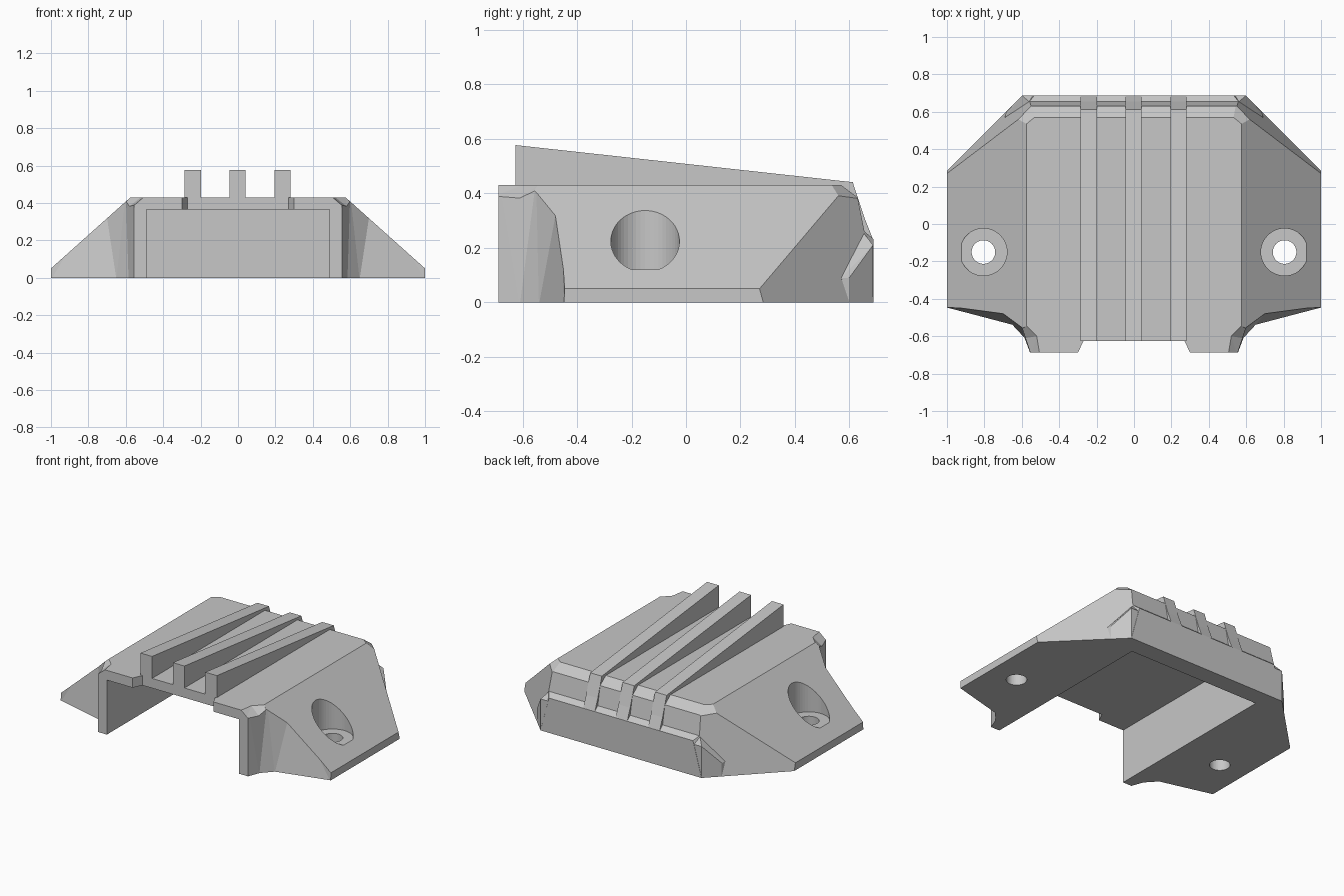
import bpy, bmesh
from mathutils import Vector

cube = bpy.data.objects.get("Cube")
if cube:
    bpy.data.objects.remove(cube, do_unlink=True)

GREY = (0.57, 0.57, 0.57, 1.0)
mat = bpy.data.materials.new("plain grey")
mat.use_nodes = True
mat.diffuse_color = GREY
mat.node_tree.nodes["Principled BSDF"].inputs["Base Color"].default_value = GREY


def finish(name, bm):
    bmesh.ops.recalc_face_normals(bm, faces=bm.faces[:])
    mesh = bpy.data.meshes.new(name)
    bm.to_mesh(mesh)
    bm.free()
    mesh.materials.append(mat)
    ob = bpy.data.objects.new(name, mesh)
    bpy.context.scene.collection.objects.link(ob)
    return ob


def loft(name, low, high, triangulate=False):
    """Closed solid between two matching loops."""
    bm = bmesh.new()
    a = [bm.verts.new(p) for p in low]
    b = [bm.verts.new(p) for p in high]
    n = len(a)
    bm.faces.new(a)
    bm.faces.new(b)
    for i in range(n):
        j = (i + 1) % n
        bm.faces.new((a[i], a[j], b[j], b[i]))
    if triangulate:
        bmesh.ops.triangulate(bm, faces=bm.faces[:])
    return finish(name, bm)


def extrude_x(name, profile, x0, x1):
    return loft(name, [(x0, y, z) for y, z in profile], [(x1, y, z) for y, z in profile])


def hull(name, points):
    bm = bmesh.new()
    for p in points:
        bm.verts.new(p)
    bmesh.ops.convex_hull(bm, input=bm.verts[:])
    loose = [v for v in bm.verts if not v.link_faces]
    bmesh.ops.delete(bm, geom=loose, context='VERTS')
    return finish(name, bm)


def box(name, lo, hi):
    return hull(name, [(x, y, z) for x in (lo[0], hi[0])
                       for y in (lo[1], hi[1]) for z in (lo[2], hi[2])])


def cylinder(name, x, y, z0, z1, r):
    bm = bmesh.new()
    bmesh.ops.create_cone(bm, cap_ends=True, segments=48, radius1=r, radius2=r, depth=z1 - z0)
    bmesh.ops.translate(bm, verts=bm.verts[:], vec=(x, y, (z0 + z1) / 2))
    return finish(name, bm)


def boolean(ob, tool, operation='DIFFERENCE'):
    """Apply one boolean and drop its helper."""
    tool.hide_render = True
    mod = ob.modifiers.new("cut", 'BOOLEAN')
    mod.operation = operation
    mod.solver = 'EXACT'
    mod.object = tool
    dg = bpy.context.evaluated_depsgraph_get()
    mesh = bpy.data.meshes.new_from_object(ob.evaluated_get(dg))
    ob.modifiers.clear()
    ob.data = mesh
    bpy.data.objects.remove(tool, do_unlink=True)


def slice_off(bm, point, normal):
    """Trim everything on the normal side of a plane and cap it."""
    geom = bm.verts[:] + bm.edges[:] + bm.faces[:]
    bmesh.ops.bisect_plane(bm, geom=geom, dist=1e-6, plane_co=Vector(point),
                           plane_no=Vector(normal).normalized(), clear_outer=True)
    edges = [e for e in bm.edges if e.is_boundary]
    if edges:
        bmesh.ops.holes_fill(bm, edges=edges, sides=0)


# Body shell: block trimmed by sloping wings and angled back corners
bm = bmesh.new()
bmesh.ops.create_cube(bm, size=1)
for v in bm.verts:
    v.co = Vector((v.co.x * 2, v.co.y * 1.375, (v.co.z + 0.5) * 0.43))
for s in (-1, 1):
    slice_off(bm, (s, 0, 0.05), (s * 0.38, 0, 0.425))
    slice_off(bm, (s, 0.27, 0.05), (s, 1, 0.27))
    slice_off(bm, (s * 0.52, 0.58, 0.43), (s * 0.045, 0.055, 0.085))
body = finish("body_shell", bm)

# Back edge: bevel, steep band and a small ledge above the lower wall
BACK = [(0.53, 0.46), (0.57, 0.43), (0.63, 0.385), (0.655, 0.26), (0.685, 0.235),
        (0.72, 0.206), (0.72, 0.46)]
boolean(body, extrude_x("back_cutter", BACK, -1.1, 1.1))

# Front end of each wing, swept back above the ground line
LOW = [(1.2, -0.40), (1, -0.448), (0.65, -0.54), (0.585, -0.61), (0.555, -0.69),
       (0.555, -0.9), (1.2, -0.9)]
HIGH = [(1.2, -0.42), (1, -0.43), (0.72, -0.455), (0.6, -0.55), (0.555, -0.685),
        (0.555, -0.9), (1.2, -0.9)]
BEVEL = [(0.5, -0.72, 0.43), (0.52, -0.6, 0.43), (0.575, -0.545, 0.43)]
BEVEL_SIDE = [(0.555, -0.72, 0.383), (0.58, -0.61, 0.383), (0.6, -0.56, 0.405),
              (0.8, -0.72, 0.383), (0.8, -0.56, 0.405)]
GUSSET = [(0.69, 0.57, 0.09), (0.684, 0.599, 0.09), (0.597, 0.6865, 0.21),
          (0.597, 0.6865, 0), (0.684, 0.599, 0), (0.56, 0.652, 0.255),
          (0.5, 0.64, 0.25), (0.5, 0.6865, 0.21), (0.5, 0.6865, 0),
          (0.5, 0.58, 0), (0.5, 0.58, 0.2)]
for s in (-1, 1):
    boolean(body, loft("wing_cutter", [(s * x, y, -0.01) for x, y in LOW],
                       [(s * x, y, 0.45) for x, y in HIGH], True))
    # Bevel on the front top corner
    pts = BEVEL + BEVEL_SIDE + [(x, y, 0.6) for x, y, z in BEVEL + BEVEL_SIDE[3:]]
    boolean(body, hull("bevel_cutter", [(s * x, y, z) for x, y, z in pts]))
    # Upright gusset on the back corner
    boolean(body, hull("gusset", [(s * x, y, z) for x, y, z in GUSSET]), 'UNION')

# Hollow underside, open at the front, and the notch in the front lip
boolean(body, box("cavity_cutter", (-0.49, -0.9, -0.1), (0.49, 0.565, 0.365)))
NOTCH = [(-0.315, -0.72), (-0.27, -0.625), (0.27, -0.625), (0.315, -0.72)]
boolean(body, loft("notch_cutter", [(x, y, 0.3) for x, y in NOTCH],
                   [(x, y, 0.5) for x, y in NOTCH]))

# Screw holes with flat-bottomed recesses
for s in (-1, 1):
    boolean(body, cylinder("recess_cutter", s * 0.805, -0.15, 0.12, 0.6, 0.126))
    boolean(body, cylinder("hole_cutter", s * 0.805, -0.15, -0.1, 0.3, 0.063))

# Three tapering ribs that fold down over the back edge
RIB = [(-0.625, 0.42), (-0.625, 0.577), (0.612, 0.441), (0.655, 0.31), (0.685, 0.235),
       (0.68, 0.2), (0.62, 0.2), (0.6, 0.4)]
for side, x in (("right", -0.242), ("middle", -0.002), ("left", 0.238)):
    extrude_x(side + "_rib", RIB, x - 0.043, x + 0.043)
